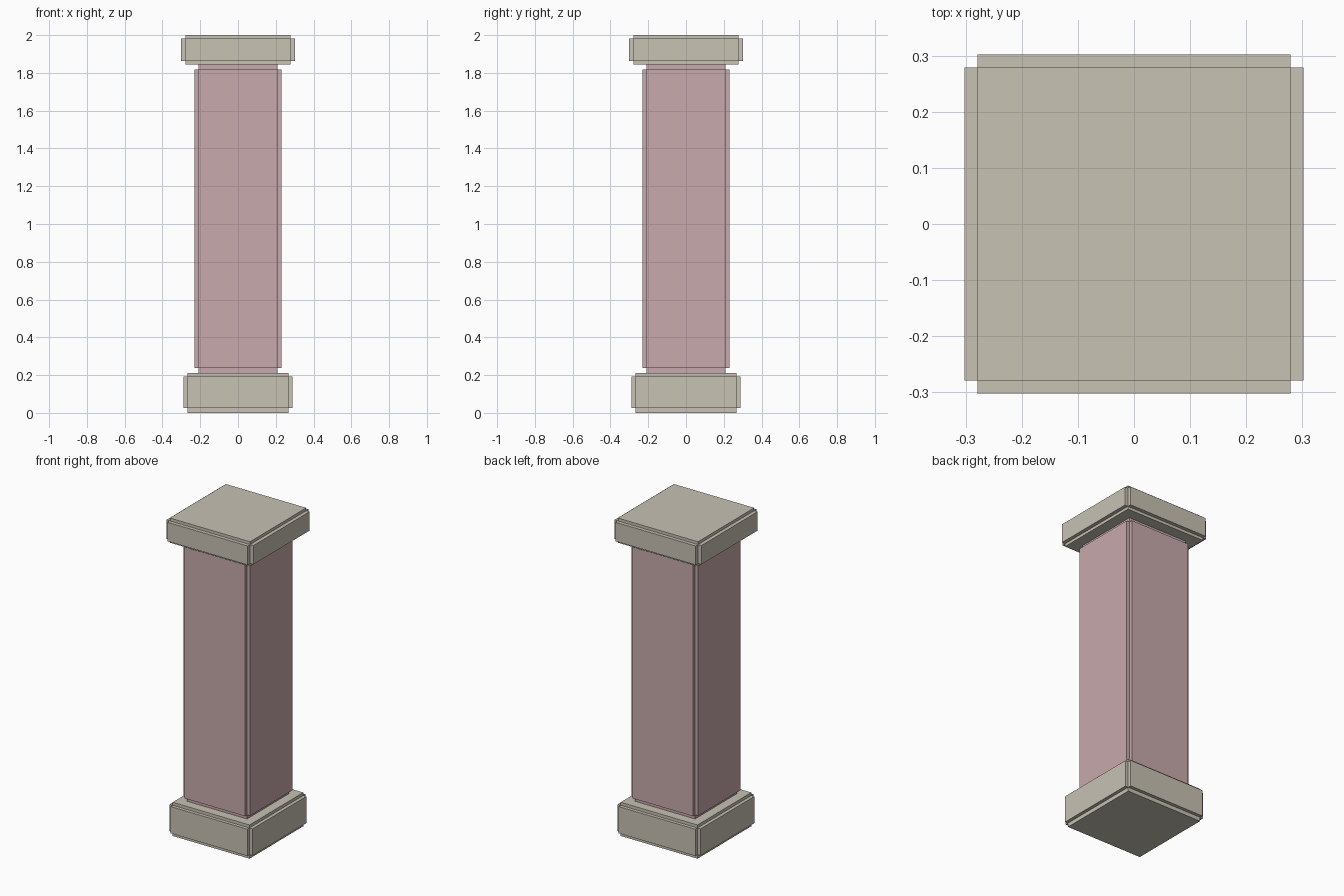
import bpy
import bmesh

cube = bpy.data.objects.get("Cube")
if cube:
    bpy.data.objects.remove(cube, do_unlink=True)


def make_material(name, colour):
    mat = bpy.data.materials.new(name)
    mat.use_nodes = True
    mat.diffuse_color = colour
    mat.node_tree.nodes["Principled BSDF"].inputs["Base Color"].default_value = colour
    return mat


def panelled_block(name, core, outer, heights, mat):
    """Square block whose four sides carry raised panels, leaving notched edges."""
    bm = bmesh.new()
    corners = [(-core, -core), (core, -core), (core, core), (-core, core)]
    rings = [[bm.verts.new((x, y, z)) for x, y in corners] for z in heights]
    bm.faces.new(reversed(rings[0]))
    bm.faces.new(rings[-1])
    panels = []
    for level, (low, high) in enumerate(zip(rings, rings[1:])):
        for i in range(4):
            j = (i + 1) % 4
            face = bm.faces.new((low[i], low[j], high[j], high[i]))
            if level == 1:
                panels.append(face)
    bm.normal_update()
    # Push the middle band of each side outwards on its own
    raised = bmesh.ops.extrude_discrete_faces(bm, faces=panels)["faces"]
    for face in raised:
        face.normal_update()
        bmesh.ops.translate(bm, verts=face.verts, vec=face.normal * (outer - core))
    bmesh.ops.recalc_face_normals(bm, faces=bm.faces)
    mesh = bpy.data.meshes.new(name)
    bm.to_mesh(mesh)
    bm.free()
    mesh.materials.append(mat)
    obj = bpy.data.objects.new(name, mesh)
    bpy.context.scene.collection.objects.link(obj)
    return obj


stone = make_material("pale stone", (0.578, 0.539, 0.456, 1))
pink = make_material("dusty pink stone", (0.578, 0.402, 0.413, 1))

# Base, shaft and cap of the pillar
panelled_block("pillar_base", 0.267, 0.288, (0, 0.025, 0.193, 0.212), stone)
panelled_block("pillar_shaft", 0.209, 0.231, (0.212, 0.238, 1.817, 1.845), pink)
panelled_block("pillar_cap", 0.279, 0.302, (1.845, 1.863, 1.982, 2.0), stone)
